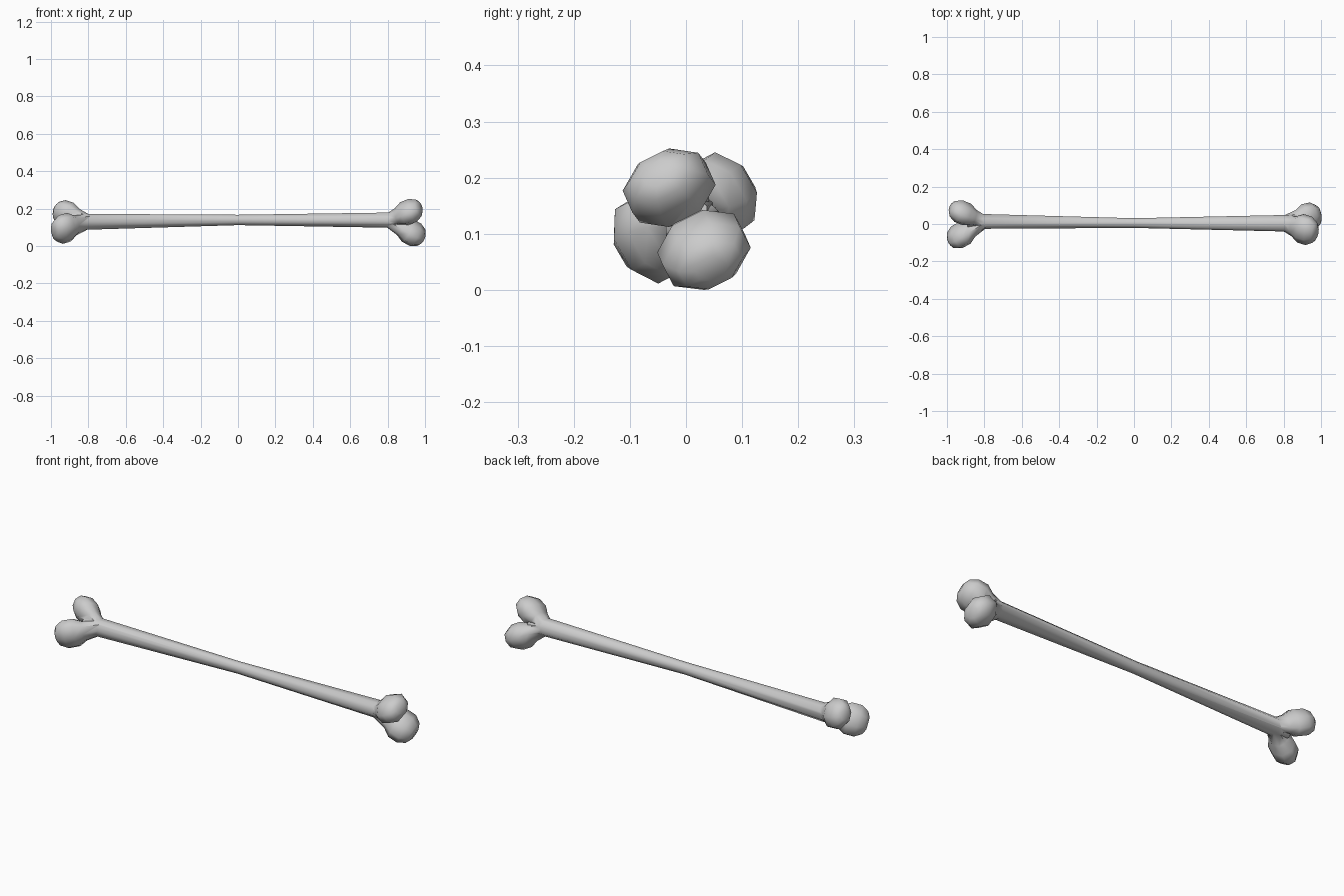
import bpy, bmesh, math
from mathutils import Vector

if "Cube" in bpy.data.objects:
    bpy.data.objects.remove(bpy.data.objects["Cube"])

SIDES = 8


def loft(name, rings):
    """Closed tube through rings of (centre, axis_u, axis_v)."""
    bm = bmesh.new()
    loops = []
    for c, u, v in rings:
        loops.append([bm.verts.new(c + u * math.cos(a) + v * math.sin(a))
                      for a in (2 * math.pi * (i + 0.5) / SIDES for i in range(SIDES))])
    for a, b in zip(loops, loops[1:]):
        for i in range(SIDES):
            j = (i + 1) % SIDES
            bm.faces.new((a[i], a[j], b[j], b[i]))
    bm.faces.new(loops[0][::-1])
    bm.faces.new(loops[-1])
    bmesh.ops.recalc_face_normals(bm, faces=bm.faces)
    mesh = bpy.data.meshes.new(name)
    bm.to_mesh(mesh)
    bm.free()
    obj = bpy.data.objects.new(name, mesh)
    bpy.context.collection.objects.link(obj)
    return obj


def knob(name, root, centre, split, wide, thick):
    """Rounded lobe growing from the shaft end, widest at its centre."""
    root, centre = Vector(root), Vector(centre)
    axis = (centre - root).normalized()
    side = axis.cross(Vector(split)).normalized()
    out = side.cross(axis).normalized()
    # distance from the centre along the axis, and width factor
    length = (centre - root).length
    steps = [(-length, 0.50), (-0.065, 0.70), (-0.025, 1.0),
             (0.025, 1.0), (0.060, 0.72), (0.073, 0.38)]
    return loft(name, [(centre + axis * d, side * wide * f, out * thick * f)
                       for d, f in steps])


# Shaft, slimmest in the middle
X, Y, Z = Vector((1, 0, 0)), Vector((0, 1, 0)), Vector((0, 0, 1))
shaft = [(-0.89, 0.012, 0.124, 0.036, 0.036), (-0.82, 0.014, 0.122, 0.043, 0.046),
         (0.0, 0.005, 0.132, 0.028, 0.030),
         (0.82, 0.004, 0.131, 0.048, 0.044), (0.89, 0.004, 0.128, 0.036, 0.036)]
bone = loft("bone", [(Vector((x, y, z)), Y * ry, Z * rz) for x, y, z, ry, rz in shaft])

# Two knobs at each end, the pairs twisted against each other
left, right = (-0.80, 0.012, 0.124), (0.80, 0.004, 0.130)
knobs = [
    knob("right_upper_knob", right, (0.912, -0.030, 0.175), (0, -0.45, 0.9), 0.082, 0.062),
    knob("right_lower_knob", right, (0.928, 0.032, 0.064), (0, 0.45, -0.9), 0.083, 0.064),
    knob("left_front_knob", left, (-0.926, -0.059, 0.087), (0, -0.86, -0.5), 0.083, 0.062),
    knob("left_back_knob", left, (-0.916, 0.060, 0.161), (0, 0.86, 0.5), 0.076, 0.059),
]

# Fuse the knobs with the shaft
bpy.context.view_layer.objects.active = bone
bone.select_set(True)
for k in knobs:
    mod = bone.modifiers.new("fuse", 'BOOLEAN')
    mod.operation = 'UNION'
    mod.solver = 'EXACT'
    mod.object = k
    bpy.ops.object.modifier_apply(modifier=mod.name)
for k in knobs:
    bpy.data.objects.remove(k, do_unlink=True)

bpy.ops.object.shade_smooth_by_angle(angle=math.radians(50))

# Rest on the ground
low = min(v.co.z for v in bone.data.vertices)
for v in bone.data.vertices:
    v.co.z -= low
